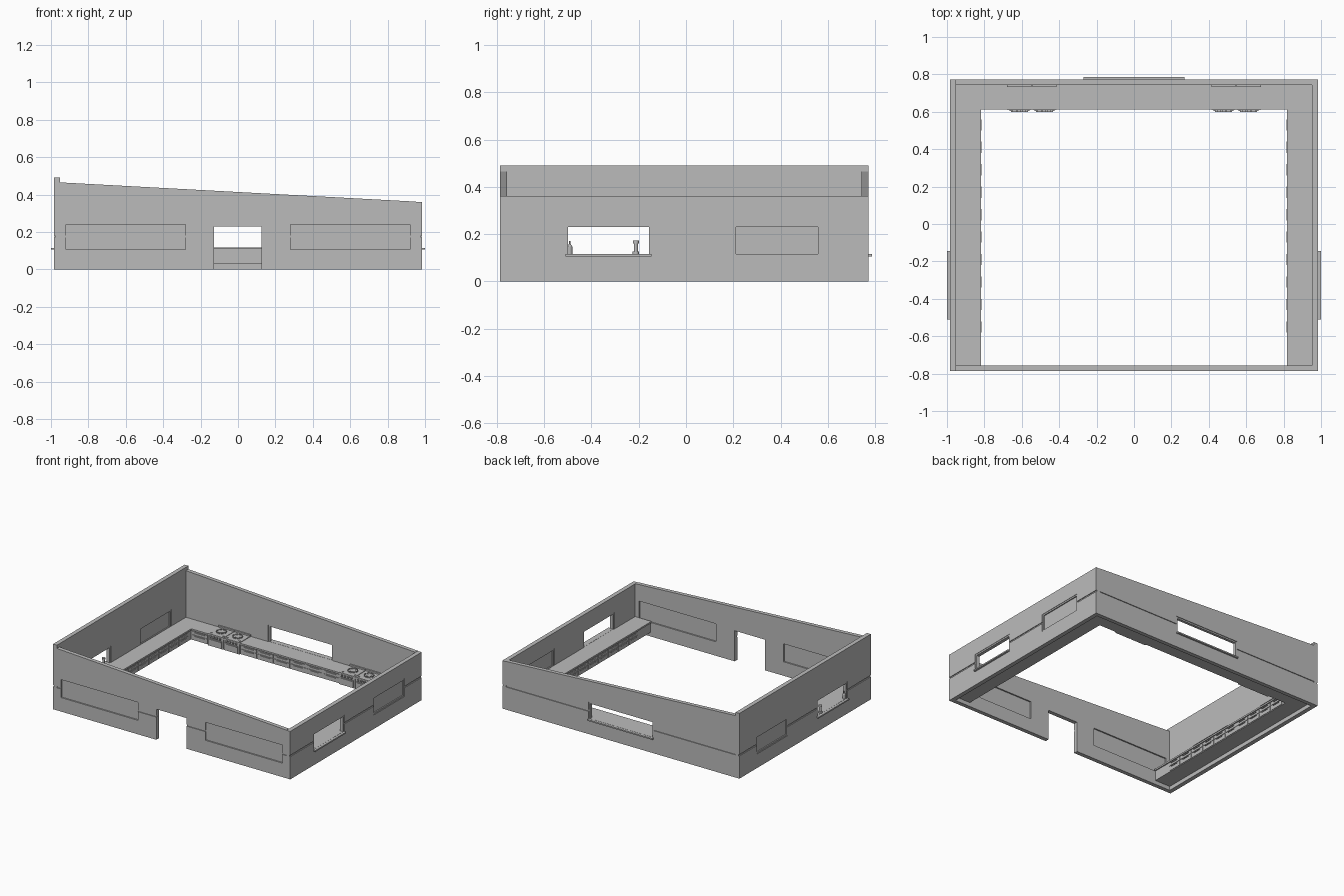
import bpy, bmesh, math
from mathutils import Matrix, Vector

if "Cube" in bpy.data.objects:
    bpy.data.objects.remove(bpy.data.objects["Cube"], do_unlink=True)

GREY = (0.5, 0.5, 0.5, 1)
mat = bpy.data.materials.new("plain grey")
mat.use_nodes = True
mat.diffuse_color = GREY
mat.node_tree.nodes["Principled BSDF"].inputs["Base Color"].default_value = GREY

# Outer and inner wall limits
XO, XI = 0.985, 0.953
YF, YB, T = -0.787, 0.773, 0.03
Z0, Z1 = 0.105, 0.24          # window opening heights
TOP, UNDER = 0.115, 0.03      # counter top and underside


def finish(name, bm):
    bmesh.ops.recalc_face_normals(bm, faces=bm.faces)
    me = bpy.data.meshes.new(name)
    bm.to_mesh(me)
    bm.free()
    me.materials.append(mat)
    ob = bpy.data.objects.new(name, me)
    bpy.context.collection.objects.link(ob)
    return ob


def add_box(bm, x, y, z):
    lo, hi = zip(x, y, z)
    lo, hi = Vector(lo), Vector(hi)
    size = Matrix.Diagonal((*(hi - lo), 1))
    bmesh.ops.create_cube(bm, size=1, matrix=Matrix.Translation((lo + hi) / 2) @ size)


def add_cyl(bm, x, y, z0, z1, r, r2=None, n=16):
    bmesh.ops.create_cone(bm, cap_ends=True, segments=n, radius1=r,
                          radius2=r if r2 is None else r2, depth=z1 - z0,
                          matrix=Matrix.Translation((x, y, (z0 + z1) / 2)))


def boxes(name, items):
    bm = bmesh.new()
    for item in items:
        add_box(bm, *item)
    return finish(name, bm)


def cut(ob, items):
    """Subtract boxes from a wall, then drop the cutters."""
    for item in items:
        cutter = boxes("cutter", [item])
        cutter.hide_render = True
        mod = ob.modifiers.new("cut", "BOOLEAN")
        mod.operation, mod.solver, mod.object = "DIFFERENCE", "EXACT", cutter
        deps = bpy.context.evaluated_depsgraph_get()
        deps.update()
        me = bpy.data.meshes.new_from_object(ob.evaluated_get(deps))
        ob.modifiers.clear()
        ob.data = me
        bpy.data.objects.remove(cutter, do_unlink=True)


def sloped_wall(name, y0, y1):
    bm = bmesh.new()
    pts = [(-XI, 0), (XI, 0), (XI, 0.362), (-XI, 0.465)]
    face = bm.faces.new([bm.verts.new((x, y0, z)) for x, z in pts])
    ext = bmesh.ops.extrude_face_region(bm, geom=[face])["geom"]
    bmesh.ops.translate(bm, vec=(0, y1 - y0, 0),
                        verts=[v for v in ext if isinstance(v, bmesh.types.BMVert)])
    return finish(name, bm)


def frame(u, d, z, w=0.011):
    """Four bars of a window frame as (along, depth, height) ranges."""
    return [((u[0], u[0] + w), d, z), ((u[1] - w, u[1]), d, z),
            ((u[0] + w, u[1] - w), d, (z[0], z[0] + w)),
            ((u[0] + w, u[1] - w), d, (z[1] - w, z[1]))]


GROOVE = (0.17, 0.181)
G = 0.006

# Front wall with a doorway and two recessed panels
front = sloped_wall("front_wall", YF, YF + T)
panels = [(-0.92, -0.28), (0.28, 0.92)]
through = (YF - 0.1, YF + 0.1)
cut(front, [((-1.1, 1.1), (YF - 0.1, YF + G), GROOVE),
            ((-0.128, 0.125), through, (-0.1, 0.23))]
    + [(p, through, (Z0, Z1)) for p in panels])
boxes("front_panels", [(p, (YF + 0.01, YF + 0.02), (Z0, Z1)) for p in panels])

# Back wall with a serving window
back = sloped_wall("back_wall", YB - T, YB)
serving = (-0.27, 0.27)
cut(back, [((-1.1, 1.1), (YB - G, YB + 0.1), GROOVE),
           (serving, (YB - 0.1, YB + 0.1), (Z0, Z1))])
boxes("back_window_frame", frame(serving, (YB - 0.025, YB - 0.005), (Z0, Z1)))
boxes("back_window_sill", [(serving, (0.735, 0.787), (Z0, TOP))])

# Side walls, each with an open window and a glazed one
for side, s, height in (("right", -1, 0.49), ("left", 1, 0.36)):
    def sx(a, b):
        return tuple(sorted((s * a, s * b)))
    wall = boxes(side + "_wall", [(sx(XI, XO), (YF, YB), (0, height))])
    hatch, glazed = (-0.51, -0.145), (0.2, 0.57)
    cut(wall, [(sx(XO - G, 1.1), (-0.9, 0.9), GROOVE)]
        + [(sx(0.9, 1.1), w, (Z0, Z1)) for w in (hatch, glazed)])
    for label, w in (("hatch", hatch), ("window", glazed)):
        boxes(side + "_" + label + "_frame",
              [(d, u, z) for u, d, z in frame(w, sx(XI + 0.004, XO - 0.003), (Z0, Z1))])
    boxes(side + "_window_pane", [(sx(0.965, 0.974), glazed, (Z0, Z1))])
    boxes(side + "_hatch_sill", [(sx(0.942, 1.0), hatch, (Z0, TOP))])

    # Side counter with cabinet fronts and handles
    boxes(side + "_counter", [(sx(0.825, XI), (YF + T, YB - T), (UNDER, 0.103)),
                              (sx(0.817, XI), (YF + T, YB - T), (0.103, TOP))])
    fronts, handles = [], []
    n = 10
    step = 1.2 / n
    for i in range(n):
        a = -0.61 + i * step
        for z in ((0.035, 0.07), (0.074, 0.097)):
            fronts.append((sx(0.821, 0.826), (a + 0.004, a + step - 0.004), z))
            handles.append((sx(0.816, 0.822), (a + 0.03, a + step - 0.03),
                            (z[1] - 0.009, z[1] - 0.005)))
    boxes(side + "_cabinet_fronts", fronts)
    boxes(side + "_cabinet_handles", handles)

# Back counter, split by the cookers
COOK = [(-0.68, -0.412), (0.412, 0.68)]
boxes("back_counter", [((-0.825, 0.825), (0.62, YB - T), (UNDER, 0.103)),
                       ((-0.825, 0.825), (0.612, YB - T), (0.103, TOP))])
fronts, handles = [], []
for a, b, n in ((-0.82, -0.68, 1), (-0.41, 0.41, 6), (0.68, 0.82, 1)):
    step = (b - a) / n
    for i in range(n):
        x = a + i * step
        for z in ((0.035, 0.07), (0.074, 0.097)):
            fronts.append(((x + 0.004, x + step - 0.004), (0.616, 0.621), z))
            handles.append(((x + 0.03, x + step - 0.03), (0.611, 0.617),
                            (z[1] - 0.009, z[1] - 0.005)))
boxes("back_cabinet_fronts", fronts)
boxes("back_cabinet_handles", handles)

# Cookers: two units in each pair
for pair, (a, b) in zip(("right", "left"), COOK):
    bm = bmesh.new()
    half = (b - a) / 2
    for i in range(2):
        x0, x1 = a + i * half + 0.002, a + (i + 1) * half - 0.002
        cx, cy = (x0 + x1) / 2, 0.68
        add_box(bm, (x0, x1), (0.61, 0.74), (UNDER, 0.119))
        add_box(bm, (x0, x1), (0.733, 0.743), (0.119, 0.13))
        add_box(bm, (x0 + 0.012, x1 - 0.012), (0.605, 0.611), (0.037, 0.088))
        add_box(bm, (x0 + 0.02, x1 - 0.02), (0.599, 0.606), (0.08, 0.084))
        add_cyl(bm, cx, cy, 0.119, 0.123, 0.02)
        # Pan support: short bars in a ring
        for k in range(8):
            bar = Matrix.Rotation(k * math.tau / 8, 4, "Z")
            bmesh.ops.create_cube(bm, size=1, matrix=Matrix.Translation((cx, cy, 0.123))
                                  @ bar @ Matrix.Translation((0.033, 0, 0))
                                  @ Matrix.Diagonal((0.004, 0.018, 0.008, 1)))
        for k in range(4):
            kx = x0 + (k + 1) * (x1 - x0) / 5
            add_box(bm, (kx - 0.006, kx + 0.006), (0.6, 0.611), (0.097, 0.109))
        for kx in (x0 + 0.016, x1 - 0.016):
            add_cyl(bm, kx, 0.632, 0.119, 0.123, 0.007, n=8)
    finish(pair + "_cookers", bm)

# Bottle and grinder on the right hatch sill
bm = bmesh.new()
add_cyl(bm, -0.968, -0.492, TOP, 0.147, 0.011)
add_cyl(bm, -0.968, -0.492, 0.147, 0.158, 0.011, 0.004)
add_cyl(bm, -0.968, -0.492, 0.158, 0.17, 0.003)
finish("bottle", bm)
bm = bmesh.new()
add_cyl(bm, -0.968, -0.212, TOP, 0.127, 0.014)
add_cyl(bm, -0.968, -0.212, 0.127, 0.16, 0.009)
add_cyl(bm, -0.968, -0.212, 0.16, 0.172, 0.013)
finish("grinder", bm)
